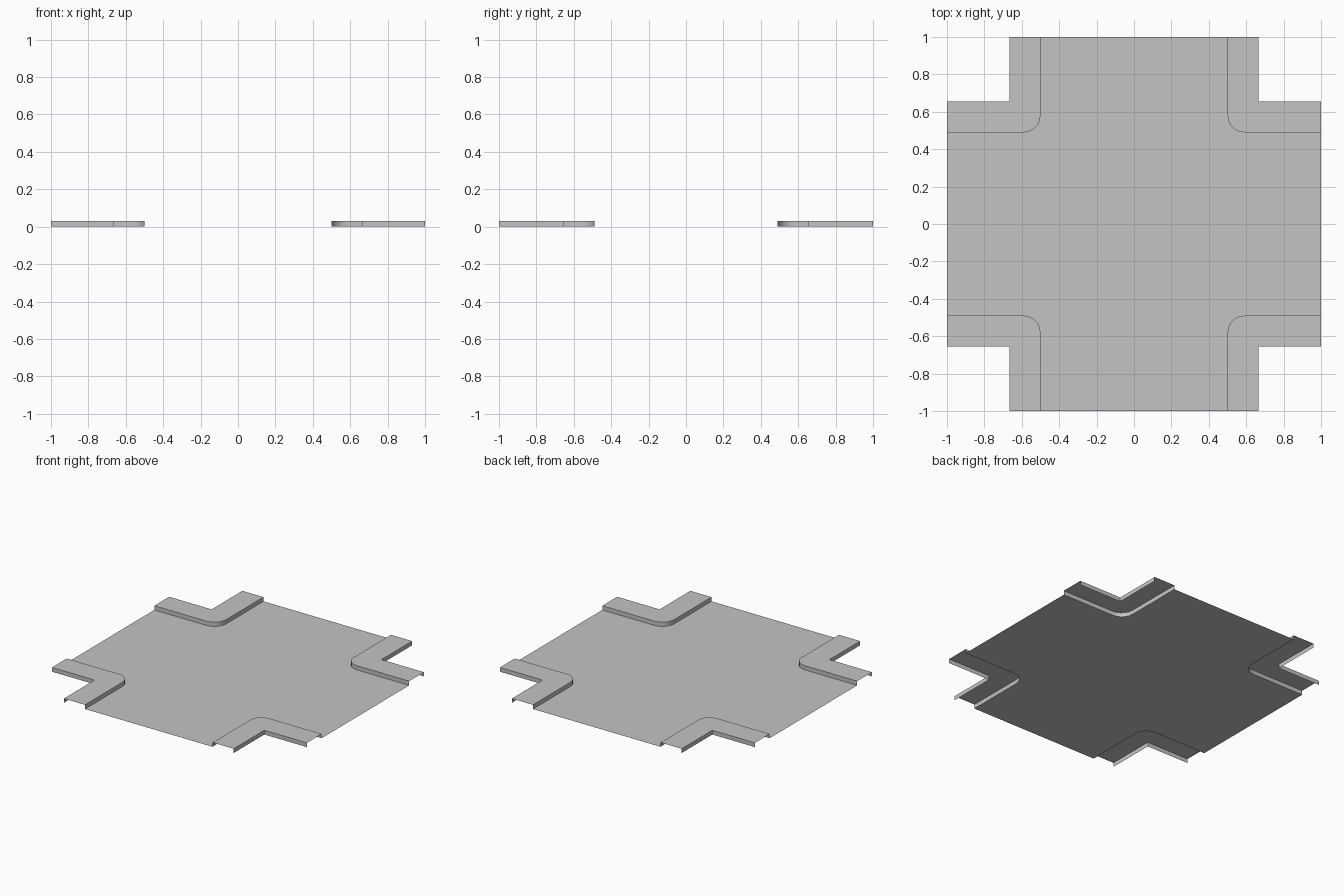
import bpy
import bmesh
from math import sin, cos, pi, radians

if "Cube" in bpy.data.objects:
    bpy.data.objects.remove(bpy.data.objects["Cube"], do_unlink=True)

HALF = 1.0                        # half length of each road
CURB_X, CURB_Y = 0.5, 0.49        # half widths of the two carriageways
OUTER_X, OUTER_Y = 0.666, 0.656   # outer edges of the pavements
HEIGHT = 0.03
RADIUS = 0.09
STEPS = 5

grey = bpy.data.materials.new("concrete grey")
grey.use_nodes = True
color = (0.55, 0.55, 0.55, 1)
grey.diffuse_color = color
grey.node_tree.nodes["Principled BSDF"].inputs["Base Color"].default_value = color


def make_object(name, bm):
    mesh = bpy.data.meshes.new(name)
    bm.to_mesh(mesh)
    bm.free()
    mesh.materials.append(grey)
    obj = bpy.data.objects.new(name, mesh)
    bpy.context.collection.objects.link(obj)
    return obj


def ring(bm, path, z):
    return [bm.verts.new((x, y, z)) for x, y in path]


def wall(bm, low, high, flip):
    for i in range(len(low) - 1):
        quad = [low[i], low[i + 1], high[i + 1], high[i]]
        bm.faces.new(quad[::-1] if flip else quad)


# Rounded curb line and square outer line of one corner
curb = [(HALF, CURB_Y)]
for i in range(STEPS + 1):
    a = pi / 2 * i / STEPS
    curb.append((CURB_X + RADIUS * (1 - sin(a)), CURB_Y + RADIUS * (1 - cos(a))))
curb.append((CURB_X, HALF))
# Sweep goes from the side arm round to the back arm
outer = [(HALF, OUTER_Y), (OUTER_X, OUTER_Y), (OUTER_X, HALF)]

# Road surface: the curb line repeated around the four corners
outline = list(curb)
outline += [(-x, y) for x, y in reversed(curb)]
outline += [(-x, -y) for x, y in curb]
outline += [(x, -y) for x, y in reversed(curb)]
bm = bmesh.new()
bm.faces.new(ring(bm, outline, 0))
make_object("road_surface", bm)

# Raised pavements: open underneath and at the ends, mirrored to all corners
bm = bmesh.new()
curb_low, curb_high = ring(bm, curb, 0), ring(bm, curb, HEIGHT)
outer_low, outer_high = ring(bm, outer, 0), ring(bm, outer, HEIGHT)
wall(bm, curb_low, curb_high, True)
wall(bm, outer_low, outer_high, False)
bm.faces.new(outer_high + curb_high[::-1])
pavement = make_object("corner_pavements", bm)
mirror = pavement.modifiers.new("corners", "MIRROR")
mirror.use_axis = (True, True, False)
mirror.use_mirror_merge = False

bpy.ops.object.select_all(action="DESELECT")
pavement.select_set(True)
bpy.context.view_layer.objects.active = pavement
bpy.ops.object.shade_smooth_by_angle(angle=radians(30))
